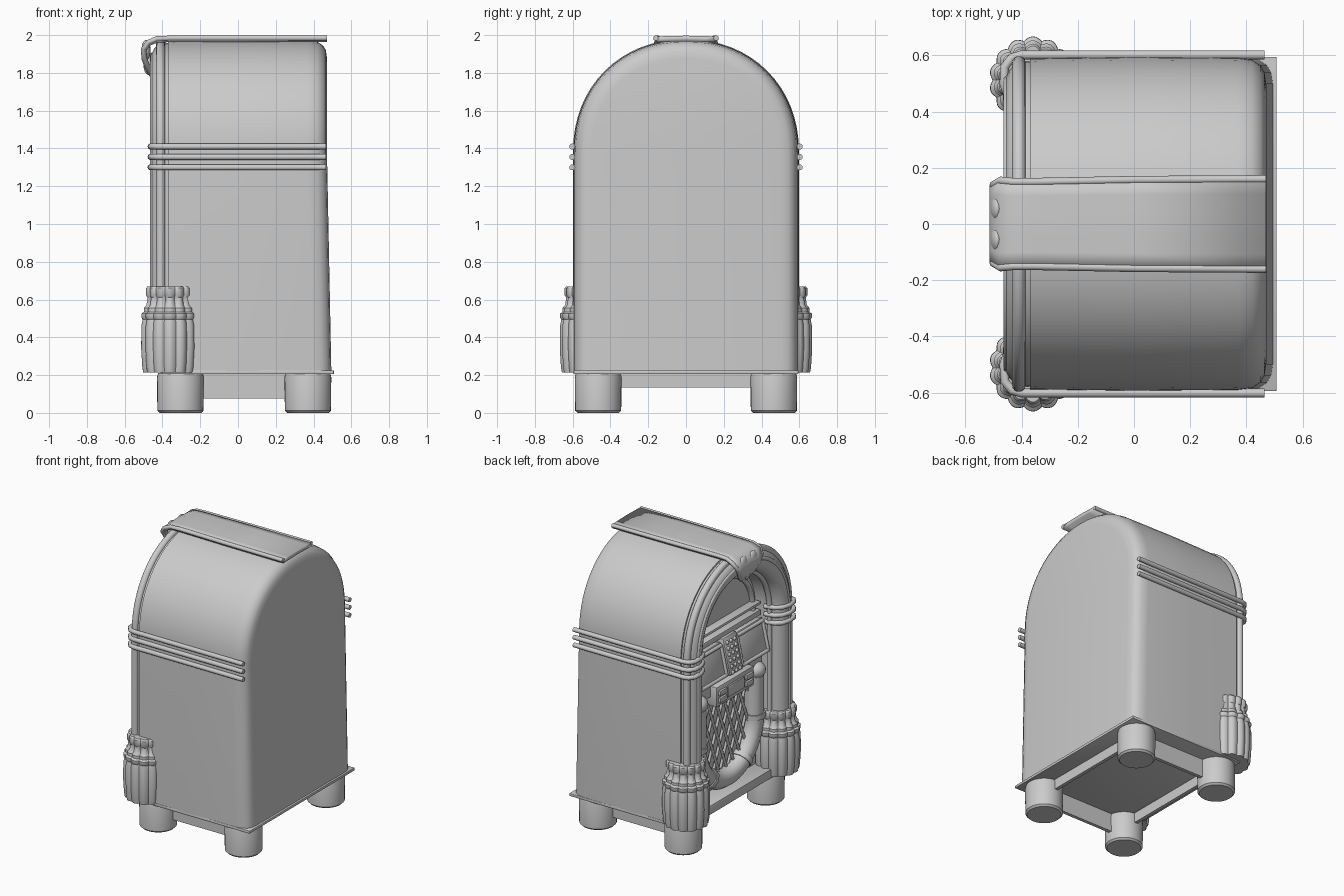
import bpy, bmesh, math
from mathutils import Vector

if "Cube" in bpy.data.objects:
    bpy.data.objects.remove(bpy.data.objects["Cube"])

ZC = 1.38  # spring line of the arch


def finish(bm, name, angle=35):
    bmesh.ops.recalc_face_normals(bm, faces=bm.faces)
    me = bpy.data.meshes.new(name)
    bm.to_mesh(me)
    bm.free()
    ob = bpy.data.objects.new(name, me)
    bpy.context.collection.objects.link(ob)
    bpy.context.view_layer.objects.active = ob
    ob.select_set(True)
    bpy.ops.object.shade_smooth_by_angle(angle=math.radians(angle))
    ob.select_set(False)
    return ob


def outline(r, z0, n=32):
    pts = [(r, z0)]
    for i in range(n + 1):
        a = math.pi * i / n
        c, s = math.cos(a), math.sin(a)
        pts.append((r * math.copysign(abs(c) ** 0.95, c), ZC + r * max(s, 0) ** 0.95))
    return pts + [(-r, z0)]


def arch_loft(name, section, z0, closed=False, cyclic=False, flare=0.0):
    """Sweep an (x, radius) section round the arch-shaped outline."""
    bm = bmesh.new()
    rings = []
    for x, r in section:
        rings.append([bm.verts.new((x + (flare * max(0, ZC - z) if x > 0.3 else 0), y, z))
                      for y, z in outline(r, z0)])
    n = len(rings[0])
    for i in range(len(rings) if cyclic else len(rings) - 1):
        a, b = rings[i], rings[(i + 1) % len(rings)]
        for j in range(n if closed else n - 1):
            k = (j + 1) % n
            bm.faces.new((a[j], a[k], b[k], b[j]))
    if closed:
        bm.faces.new(rings[0])
        bm.faces.new(rings[-1])
    return finish(bm, name)


def circle(x, r, rad, n=14):
    return [(x + rad * math.cos(2 * math.pi * i / n), r + rad * math.sin(2 * math.pi * i / n)) for i in range(n)]


def tube(name, pts, rad):
    cu = bpy.data.curves.new(name, 'CURVE')
    cu.dimensions = '3D'
    cu.bevel_depth, cu.bevel_resolution, cu.use_fill_caps = rad, 3, True
    sp = cu.splines.new('POLY')
    sp.points.add(len(pts) - 1)
    for p, co in zip(sp.points, pts):
        p.co = (*co, 1)
    sp.use_smooth = True
    ob = bpy.data.objects.new(name, cu)
    bpy.context.collection.objects.link(ob)
    return ob


def box(name, lo, hi, tilt=0.0, bevel=0.006):
    lo, hi = Vector(lo), Vector(hi)
    bm = bmesh.new()
    bmesh.ops.create_cube(bm, size=1)
    bmesh.ops.scale(bm, vec=hi - lo, verts=bm.verts)
    if bevel:
        bmesh.ops.bevel(bm, geom=bm.edges[:], offset=bevel, segments=2, affect='EDGES', profile=0.5)
    ob = finish(bm, name)
    ob.location = (lo + hi) / 2
    ob.rotation_euler.y = tilt
    return ob


def lathe(name, prof, cx, cy, n=32, lobes=0, depth=0.0):
    bm = bmesh.new()
    rings = []
    for r, z in prof:
        ring = []
        for i in range(n):
            a = 2 * math.pi * i / n
            q = r - depth * (1 - abs(math.sin(a * lobes / 2))) if lobes else r
            ring.append(bm.verts.new((cx + q * math.cos(a), cy + q * math.sin(a), z)))
        rings.append(ring)
    for a, b in zip(rings, rings[1:]):
        for i in range(n):
            bm.faces.new((a[i], a[(i + 1) % n], b[(i + 1) % n], b[i]))
    bm.faces.new(rings[0])
    bm.faces.new(rings[-1])
    return finish(bm, name)


def ball(name, loc, size):
    bm = bmesh.new()
    bmesh.ops.create_uvsphere(bm, u_segments=16, v_segments=10, radius=1)
    bmesh.ops.scale(bm, vec=size, verts=bm.verts)
    ob = finish(bm, name, 60)
    ob.location = loc
    return ob


# Cabinet with recessed front and rounded back
arch_loft("cabinet", [(-0.27, 0.40), (-0.36, 0.42), (-0.37, 0.59), (0.0, 0.595), (0.37, 0.592), (0.42, 0.585),
                      (0.45, 0.565), (0.465, 0.54), (0.471, 0.50)], 0.22, closed=True, flare=0.02)

# Arched light tubes on the front
arch_loft("arch_light_tube", circle(-0.38, 0.50, 0.08, 20), 0.25, cyclic=True)
arch_loft("arch_outer_trim", circle(-0.41, 0.575, 0.024), 0.25, cyclic=True)
arch_loft("arch_inner_trim", circle(-0.37, 0.415, 0.018), 0.25, cyclic=True)
arch_loft("arch_face_trim", circle(-0.452, 0.515, 0.013), 0.25, cyclic=True)

# Base flange, feet and skirts
box("base_flange", (-0.40, -0.595, 0.205), (0.508, 0.595, 0.225), bevel=0.004)
box("front_sill", (-0.41, -0.42, 0.205), (-0.27, 0.42, 0.27))
for s in (-1, 1):
    for x in (-0.305, 0.37):
        lathe("foot", [(0.11, 0), (0.122, 0.012), (0.124, 0.19), (0.118, 0.21)], x, s * 0.465)
    box("side_skirt", (-0.30, s * 0.46 - 0.012, 0.075), (0.37, s * 0.46 + 0.012, 0.21), bevel=0)
for x in (-0.305, 0.37):
    box("end_skirt", (x - 0.012, -0.46, 0.135), (x + 0.012, 0.46, 0.21), bevel=0)

for s in (-1, 1):
    # Fluted corner pedestals
    lathe("fluted_pedestal", [(0.145, 0.215), (0.15, 0.24), (0.156, 0.34), (0.155, 0.46), (0.148, 0.495), (0.155, 0.505),
                              (0.155, 0.525), (0.142, 0.535), (0.142, 0.555), (0.128, 0.57), (0.122, 0.61),
                              (0.13, 0.622), (0.13, 0.66), (0.122, 0.67)], -0.36, s * 0.512, 84, 14, 0.013)
    # Triple side bands wrapping round the columns
    for z in (1.30, 1.355, 1.41):
        tube("side_band", [(x, s * y, z) for x, y in ((0.465, 0.602), (-0.40, 0.602), (-0.435, 0.592), (-0.46, 0.56),
             (-0.463, 0.50), (-0.445, 0.445), (-0.41, 0.415), (-0.34, 0.40))], 0.016)

# Crown strip running over the top and drooping at the front
path = [(0.47, 1.987, 0.16), (0.0, 1.987, 0.157), (-0.36, 1.987, 0.15), (-0.43, 1.984, 0.15), (-0.475, 1.965, 0.155),
        (-0.50, 1.93, 0.14), (-0.495, 1.88, 0.11), (-0.475, 1.83, 0.07), (-0.45, 1.79, 0.02)]
bm = bmesh.new()
rows = [[bm.verts.new((x, w * t / 3, z - 0.004 * abs(t) / 3)) for t in range(-3, 4)] for x, z, w in path]
for a, b in zip(rows, rows[1:]):
    for i in range(6):
        bm.faces.new((a[i], a[i + 1], b[i + 1], b[i]))
crown = finish(bm, "crown_strip", 50)
mod = crown.modifiers.new("thickness", 'SOLIDIFY')
mod.thickness, mod.offset = 0.03, 0
crown.location.z = -0.005
for s in (-1, 1):
    tube("crown_rail", [(x, s * w, z - 0.003) for x, z, w in path], 0.014)
    ball("crown_petal", (-0.487, s * 0.055, 1.92), (0.024, 0.05, 0.055))
ball("crown_drop", (-0.475, 0, 1.84), (0.025, 0.035, 0.05))

# Display window above the selectors
tube("window_frame", [(-0.28, y, z) for y, z in outline(0.355, 1.36)], 0.018)
box("window_bar", (-0.32, -0.39, 1.345), (-0.26, 0.39, 1.385))
box("window_shelf", (-0.33, -0.38, 1.43), (-0.26, 0.38, 1.45))

# Tilted selector panels with raised frames
for s in (-1, 1):
    box("selector_panel", (-0.36, s * 0.235 - 0.15, 1.10), (-0.27, s * 0.235 + 0.15, 1.33), 0.22)
    for z in (1.115, 1.315):
        x = -0.36 + (z - 1.215) * 0.22
        tube("selector_rim", [(x, s * 0.09, z), (x, s * 0.38, z)], 0.014)
    for y in (0.09, 0.38):
        tube("selector_rim_side", [(-0.382, s * y, 1.115), (-0.338, s * y, 1.315)], 0.014)

# Centre grille with studs
box("centre_grille", (-0.375, -0.075, 1.09), (-0.27, 0.075, 1.35), 0.22)
for i in range(6):
    for j in range(3):
        z = 1.12 + i * 0.04
        ball("grille_stud", (-0.376 + (z - 1.22) * 0.22, (j - 1) * 0.042, z), (0.012, 0.014, 0.014))

# Button bar
box("button_bar", (-0.39, -0.21, 0.93), (-0.27, 0.21, 1.07))
box("button_bar_wings", (-0.34, -0.38, 0.99), (-0.27, 0.38, 1.09))
box("button_plate", (-0.40, -0.09, 0.96), (-0.38, 0.09, 1.04), bevel=0.003)
for s in (-1, 1):
    for i in range(2):
        box("button_key", (-0.405, s * 0.15 - 0.04, 0.955 + i * 0.05), (-0.385, s * 0.15 + 0.04, 0.99 + i * 0.05), bevel=0.003)

# U-shaped tube around the lower grille, with collars
U = [(0.325, 0.98)] + [(0.325 * math.cos(a), 0.66 - 0.325 * math.sin(a))
                       for a in (math.pi * i / 28 for i in range(29))] + [(-0.325, 0.98)]
tube("u_tube", [(-0.31, y, z) for y, z in U], 0.066)
for a in (0.0, 0.3, 0.7, 1.0):
    t = math.pi * a
    p = Vector((-0.31, 0.325 * math.cos(t), 0.66 - 0.325 * math.sin(t)))
    d = Vector((0, -math.sin(t), -math.cos(t))) * 0.018
    tube("u_tube_collar", [p - d, p + d], 0.074)
for s in (-1, 1):
    ball("u_tube_cap", (-0.32, s * 0.325, 0.98), (0.07, 0.07, 0.06))


# Diamond lattice inside the U
def inside(y, z):
    return abs(y) < 0.27 and z < 0.95 and (z > 0.66 or y * y + (z - 0.66) ** 2 < 0.27 ** 2)


for s in (-1, 1):
    for k in range(-5, 6):
        line = [(k * 0.085 + s * 0.4 * (z - 0.67), z) for z in (0.38 + 0.01 * i for i in range(58))]
        line = [p for p in line if inside(*p)]
        if len(line) > 5:
            tube("lattice_strip", [(-0.295 - 0.006 * s, y, z) for y, z in (line[0], line[-1])], 0.01)
